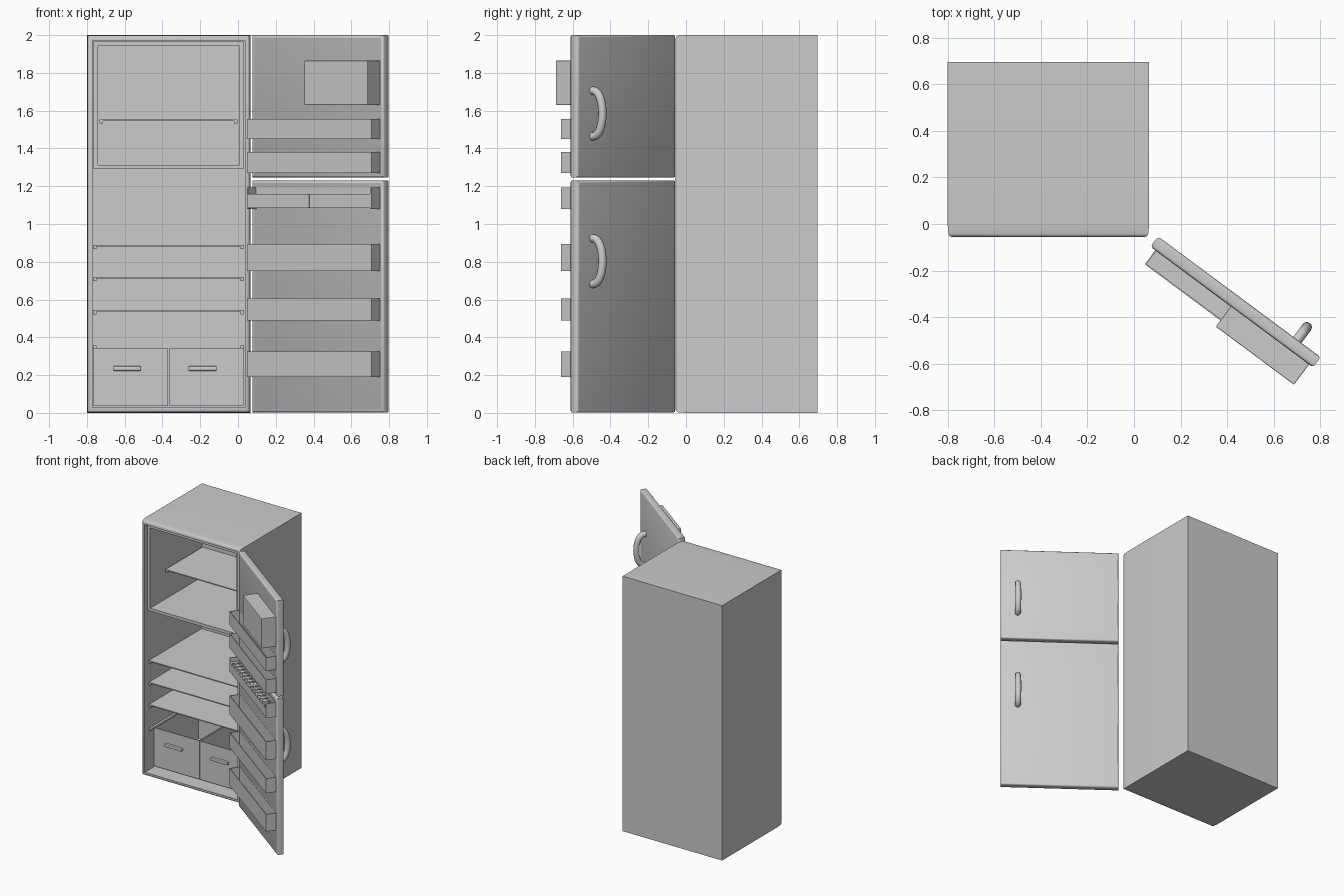
import bpy, bmesh, math
from mathutils import Matrix, Vector

if "Cube" in bpy.data.objects:
    bpy.data.objects.remove(bpy.data.objects["Cube"])


def material(name, value):
    m = bpy.data.materials.new(name)
    m.diffuse_color = (value, value, value, 1)
    m.use_nodes = True
    m.node_tree.nodes["Principled BSDF"].inputs["Base Color"].default_value = m.diffuse_color
    return m


GREY = material("enamel_grey", 0.6)
LINER = material("door_liner_grey", 0.45)

# Local frame of the open doors: x along the width, -y towards the inside
DOOR = Matrix.Translation((0.103, -0.053, 0)) @ Matrix.Rotation(math.radians(-36.6), 4, 'Z')
HOME = Matrix.Identity(4)


def finish(bm, name, frame=HOME, mats=(GREY,)):
    bmesh.ops.recalc_face_normals(bm, faces=bm.faces[:])
    me = bpy.data.meshes.new(name)
    bm.to_mesh(me)
    bm.free()
    ob = bpy.data.objects.new(name, me)
    bpy.context.collection.objects.link(ob)
    for m in mats:
        me.materials.append(m)
    ob.matrix_world = frame
    return ob


def box_bm(lo, hi):
    bm = bmesh.new()
    lo, hi = Vector(lo), Vector(hi)
    bmesh.ops.create_cube(bm, size=1)
    for v in bm.verts:
        v.co = Vector([(lo[i] + hi[i]) / 2 + v.co[i] * (hi[i] - lo[i]) for i in range(3)])
    bm.normal_update()
    return bm


def box(name, lo, hi, frame=HOME, bevel=0):
    bm = box_bm(lo, hi)
    if bevel:
        bmesh.ops.bevel(bm, geom=bm.edges[:], offset=bevel, segments=2, profile=0.5, affect='EDGES')
    return finish(bm, name, frame)


def facing(bm, d):
    bm.normal_update()
    return max(bm.faces, key=lambda f: (round(f.normal.dot(Vector(d)), 3), f.calc_area()))


def hollow_bm(bm, d, wall, depth):
    # inset the face looking along d and sink it to make a cavity
    f = facing(bm, d)
    bmesh.ops.inset_individual(bm, faces=[f], thickness=wall)
    new = bmesh.ops.extrude_discrete_faces(bm, faces=[f])["faces"][0]
    bmesh.ops.translate(bm, verts=new.verts[:], vec=-Vector(d) * depth)


def tray(name, lo, hi, frame=HOME, wall=0.008):
    bm = box_bm(lo, hi)
    hollow_bm(bm, (0, 0, 1), wall, hi[2] - lo[2] - wall)
    return finish(bm, name, frame)


def smooth(ob):
    bpy.ops.object.select_all(action='DESELECT')
    ob.select_set(True)
    bpy.context.view_layer.objects.active = ob
    bpy.ops.object.shade_smooth_by_angle(angle=math.radians(35))


# Cabinet: box with a rounded front rim and a deep cavity
bm = box_bm((-0.80, 0.0, 0), (0.065, 0.695, 2))
f = facing(bm, (0, -1, 0))
new = bmesh.ops.extrude_discrete_faces(bm, faces=[f])["faces"][0]
for v in new.verts:
    v.co.y = -0.055
    v.co.x += 0.005 if v.co.x < -0.3 else -0.005
    v.co.z += 0.004 if v.co.z < 1 else -0.004
bmesh.ops.bevel(bm, geom=list(new.edges), offset=0.014, segments=3, profile=0.5, affect='EDGES')
hollow_bm(bm, (0, -1, 0), 0.014, 0.705)
smooth(finish(bm, "cabinet"))

# Freezer compartment: front frame around a recessed box
bm = box_bm((-0.765, -0.03, 1.29), (0.03, 0.648, 1.966))
hollow_bm(bm, (0, -1, 0), 0.033, 0.64)
finish(bm, "freezer_compartment")

# Shelves on side rails; the lowest pair of rails hangs over the drawers
for i, (z, x0, x1, y0, y1) in enumerate([
        (1.55, -0.732, -0.003, 0.145, 0.605),
        (0.885, -0.767, 0.032, -0.01, 0.645),
        (0.715, -0.767, 0.032, -0.01, 0.645),
        (0.54, -0.767, 0.032, -0.01, 0.645),
        (0.36, -0.767, 0.032, -0.01, 0.645)]):
    if i < 4:
        box(f"shelf_{i}", (x0, y0, z - 0.004), (x1, y1, z + 0.004))
    for side, a, b in (("left", x0, x0 + 0.018), ("right", x1 - 0.018, x1)):
        box(f"shelf_rail_{side}_{i}", (a, y0, z - 0.018), (b, y1, z - 0.004))

# Vegetable drawers with bar grips
for side, x0 in (("left", -0.766), ("right", -0.366)):
    tray(f"drawer_{side}", (x0, 0.05, 0.04), (x0 + 0.396, 0.60, 0.342), wall=0.01)
    xc = x0 + 0.178
    box(f"drawer_grip_{side}", (xc - 0.075, 0.03, 0.223), (xc + 0.075, 0.055, 0.247), bevel=0.006)

# Doors: rounded slabs with a darker inner face
for name, z0, z1, hz in (("freezer_door", 1.247, 2.0, 1.585), ("fridge_door", 0.003, 1.23, 0.803)):
    bm = box_bm((0, -0.055, z0), (0.87, 0, z1))
    outer = facing(bm, (0, 1, 0))
    inner = facing(bm, (0, -1, 0))
    rims = list(outer.edges) + list(inner.edges)
    bmesh.ops.bevel(bm, geom=rims, offset=0.014, segments=3, profile=0.5, affect='EDGES')
    facing(bm, (0, -1, 0)).material_index = 1
    smooth(finish(bm, name, DOOR, (GREY, LINER)))

    # Arched tube handle
    cu = bpy.data.curves.new(name + "_handle_curve", 'CURVE')
    cu.dimensions = '3D'
    cu.bevel_depth = 0.022
    cu.bevel_resolution = 4
    cu.use_fill_caps = True
    sp = cu.splines.new('POLY')
    sp.points.add(16)
    for k, p in enumerate(sp.points):
        t = math.pi * k / 16
        p.co = (0.745, 0.068 * math.sin(t) ** 0.8 if 0 < k < 16 else -0.005,
                hz - 0.122 * math.cos(t), 1)
    tmp = bpy.data.objects.new("tmp", cu)
    bpy.context.collection.objects.link(tmp)
    bpy.context.view_layer.update()
    me = bpy.data.meshes.new_from_object(tmp.evaluated_get(bpy.context.evaluated_depsgraph_get()))
    bpy.data.objects.remove(tmp)
    hb = bmesh.new()
    hb.from_mesh(me)
    smooth(finish(hb, name + "_handle", DOOR))

# Door bins
for i, (z0, z1) in enumerate([(1.45, 1.555), (1.27, 1.38), (0.75, 0.895), (0.49, 0.605), (0.19, 0.325)]):
    tray(f"door_bin_{i}", (0.026, -0.13, z0), (0.848, -0.05, z1), DOOR)

# Closed butter box on the freezer door
box("door_box", (0.43, -0.163, 1.63), (0.848, -0.05, 1.865), DOOR, bevel=0.004)

# Egg rack: two trays with round holes, held between end plates
for i, x0 in enumerate((0.034, 0.439)):
    tray(f"egg_tray_{i}", (x0, -0.13, 1.085), (x0 + 0.401, -0.054, 1.15), DOOR)
    plate = box(f"egg_plate_{i}", (x0, -0.13, 1.15), (x0 + 0.401, -0.054, 1.158), DOOR)
    cb = bmesh.new()
    for r in range(2):
        for c in range(7):
            pos = Matrix.Translation((x0 + 0.038 + c * 0.054, -0.111 + r * 0.037, 1.154))
            bmesh.ops.create_cone(cb, cap_ends=True, segments=14, radius1=0.0155, radius2=0.0155,
                                  depth=0.05, matrix=pos)
    cutter = finish(cb, f"egg_hole_cutter_{i}", DOOR)
    cutter.hide_render = True
    cutter.hide_viewport = True
    mod = plate.modifiers.new("holes", 'BOOLEAN')
    mod.operation = 'DIFFERENCE'
    mod.object = cutter
    mod.solver = 'EXACT'
for side, x0 in (("left", 0.026), ("right", 0.84)):
    box(f"egg_rack_end_{side}", (x0, -0.13, 1.08), (x0 + 0.008, -0.05, 1.192), DOOR)
box("egg_rack_back_rail", (0.034, -0.06, 1.158), (0.84, -0.05, 1.192), DOOR)
